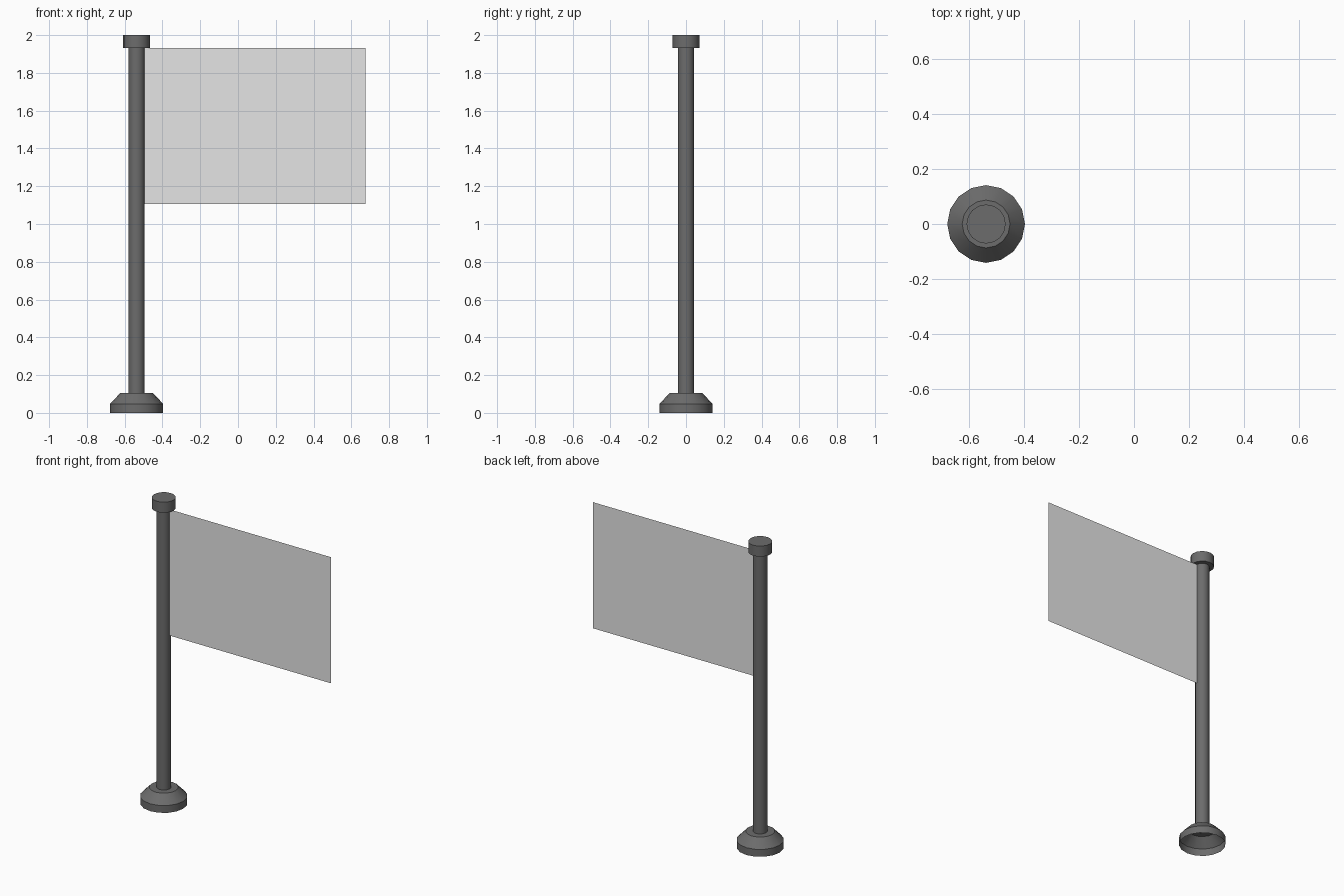
import bpy, bmesh, math

if "Cube" in bpy.data.objects:
    bpy.data.objects.remove(bpy.data.objects["Cube"])

POLE_X = -0.537
SIDES = 16


def material(name, v):
    m = bpy.data.materials.new(name)
    m.diffuse_color = (v, v, v, 1.0)
    m.use_nodes = True
    m.node_tree.nodes["Principled BSDF"].inputs["Base Color"].default_value = m.diffuse_color
    return m


dark_grey = material("dark_grey", 0.15)
pale_grey = material("pale_grey", 0.78)


def finish(bm, name, mat):
    mesh = bpy.data.meshes.new(name)
    bm.to_mesh(mesh)
    bm.free()
    mesh.materials.append(mat)
    ob = bpy.data.objects.new(name, mesh)
    bpy.context.collection.objects.link(ob)
    return ob


def lathe(name, profile, mat, cap_top=False):
    """Revolve (radius, z) points, listed bottom to top, round the pole axis."""
    bm = bmesh.new()
    rings = []
    for r, z in profile:
        rings.append([bm.verts.new((POLE_X + r * math.cos(2 * math.pi * i / SIDES),
                                    r * math.sin(2 * math.pi * i / SIDES), z))
                      for i in range(SIDES)])
    for a, b in zip(rings, rings[1:]):
        for i in range(SIDES):
            j = (i + 1) % SIDES
            bm.faces.new((a[i], a[j], b[j], b[i]))
    if cap_top:
        bm.faces.new(rings[-1])
    ob = finish(bm, name, mat)
    bpy.ops.object.select_all(action='DESELECT')
    bpy.context.view_layer.objects.active = ob
    ob.select_set(True)
    bpy.ops.object.shade_smooth_by_angle(angle=math.radians(35))
    return ob


# Hollow foot, open underneath, closing in to the pole at its top
lathe("base", [(0.141, 0), (0.141, 0.048), (0.087, 0.104), (0.043, 0.104)], dark_grey)

# Straight tube
lathe("pole", [(0.043, 0.104), (0.043, 1.931)], dark_grey)

# Wider cap on top
lathe("pole_cap", [(0.043, 1.931), (0.071, 1.931), (0.071, 2.0)], dark_grey, cap_top=True)

# Flat sheet flag in the y = 0 plane, starting at the pole surface
bm = bmesh.new()
x0, x1, z0, z1 = POLE_X + 0.042, 0.674, 1.106, 1.931
bm.faces.new([bm.verts.new(p) for p in
              ((x0, 0, z0), (x1, 0, z0), (x1, 0, z1), (x0, 0, z1))])
finish(bm, "flag", pale_grey)
